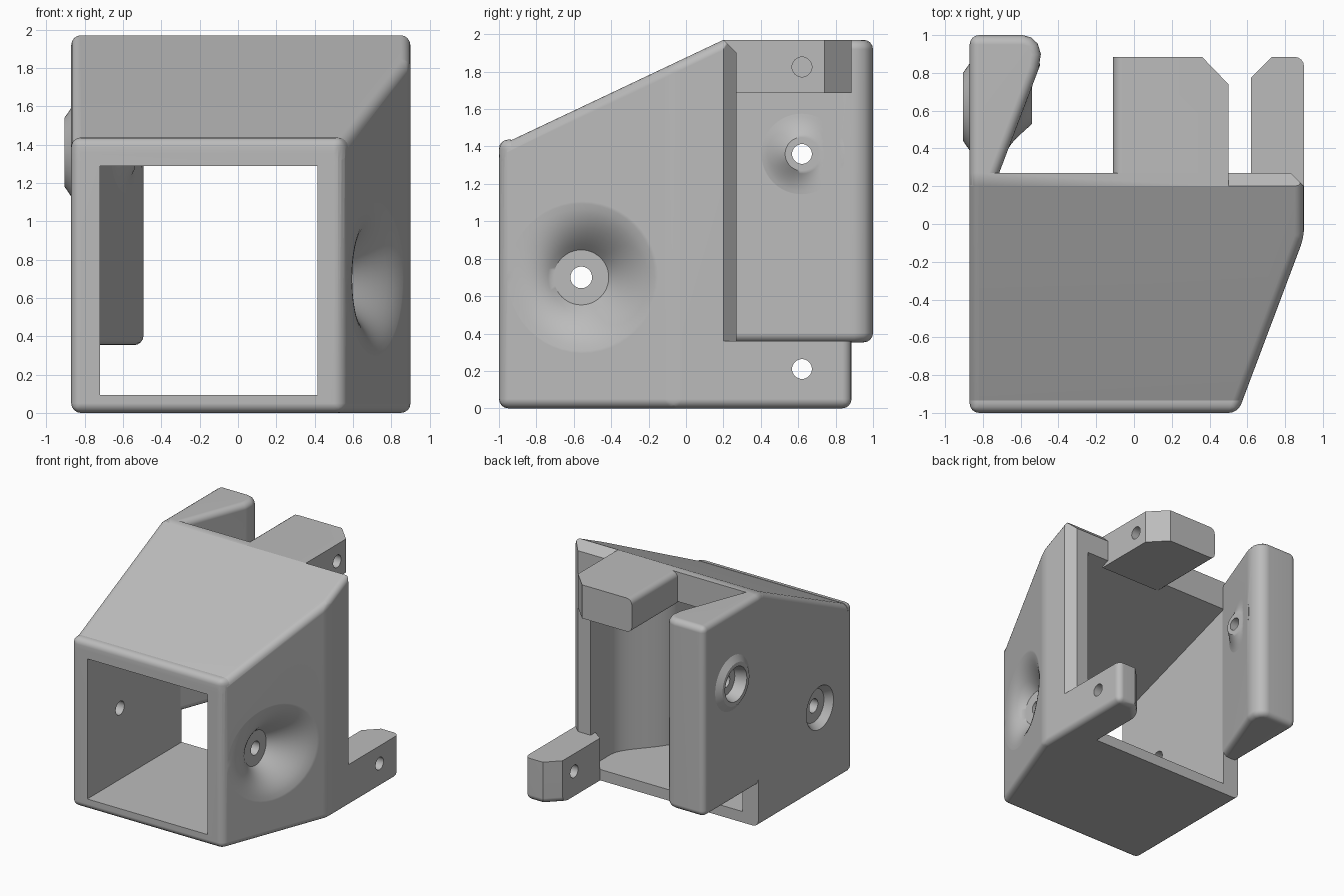
import bpy, bmesh, math
from mathutils import Matrix

old = bpy.data.objects.get("Cube")
if old:
    bpy.data.objects.remove(old)

grey = bpy.data.materials.new("light grey")
grey.use_nodes = True
grey.diffuse_color = (0.5, 0.5, 0.5, 1)
grey.node_tree.nodes["Principled BSDF"].inputs["Base Color"].default_value = (0.5, 0.5, 0.5, 1)

ROUND = 0.05       # edge rounding
BORE = 0.053       # screw hole radius


def make(name, bm):
    bmesh.ops.recalc_face_normals(bm, faces=bm.faces)
    if bm.calc_volume(signed=True) < 0:
        bmesh.ops.reverse_faces(bm, faces=bm.faces)
    me = bpy.data.meshes.new(name)
    bm.to_mesh(me)
    bm.free()
    me.materials.append(grey)
    ob = bpy.data.objects.new(name, me)
    bpy.context.collection.objects.link(ob)
    return ob


def prism(name, plan, z0, z1, roof=None, rounded=None):
    """Extrude a plan; trim under a roof (y, z, slope); round edges chosen by a rule."""
    bm = bmesh.new()
    low = [bm.verts.new((x, y, z0)) for x, y in plan]
    high = [bm.verts.new((x, y, z1)) for x, y in plan]
    bm.faces.new(low)
    bm.faces.new(high)
    for i in range(len(plan)):
        bm.faces.new((low[i - 1], low[i], high[i], high[i - 1]))
    bmesh.ops.recalc_face_normals(bm, faces=bm.faces)
    if roof:
        y, z, slope = roof
        bmesh.ops.bisect_plane(bm, geom=bm.verts[:] + bm.edges[:] + bm.faces[:], dist=1e-4,
                               plane_co=(0, y, z), plane_no=(0, -slope, 1), clear_outer=True)
        bmesh.ops.holes_fill(bm, edges=[e for e in bm.edges if e.is_boundary], sides=0)
        bmesh.ops.recalc_face_normals(bm, faces=bm.faces)
    if rounded:
        edges = [e for e in bm.edges if rounded(e.verts[0].co, e.verts[1].co)]
        bmesh.ops.bevel(bm, geom=edges, offset=ROUND, segments=4, profile=0.5, affect='EDGES')
    return make(name, bm)


def cone(y, z, x0, r0, x1, r1):
    """Round tapered plug lying along x."""
    bm = bmesh.new()
    m = Matrix.Translation(((x0 + x1) / 2, y, z)) @ Matrix.Rotation(math.pi / 2, 4, 'Y')
    bmesh.ops.create_cone(bm, cap_ends=True, segments=40, radius1=r0, radius2=r1,
                          depth=x1 - x0, matrix=m)
    return make("plug", bm)


def flare(y, z, seat, r0, r1, wall_x, slope, cap):
    """Plug from a flat round seat that eases out to a slanted wall, closed at x = cap."""
    bm = bmesh.new()
    n, steps = 48, 9
    side = math.copysign(1, cap - seat)
    rings = []
    for j in range(steps + 2):
        t = min(j / steps, 1)
        r = r0 + (r1 - r0) * t
        ring = []
        for i in range(n):
            c, s = math.cos(math.tau * i / n), math.sin(math.tau * i / n)
            wall = wall_x + r * c * slope
            x = wall - side * max(side * (wall - seat), 0) * (1 - t) ** 2
            if j == steps:
                x += side * 0.003
            if j > steps:
                x = cap
            ring.append(bm.verts.new((x, y + r * c, z + r * s)))
        rings.append(ring)
    for a, b in zip(rings, rings[1:]):
        for i in range(n):
            bm.faces.new((a[i - 1], a[i], b[i], b[i - 1]))
    bm.faces.new(rings[0])
    bm.faces.new(rings[-1])
    return make("flare", bm)


def combine(ob, tool, op='DIFFERENCE'):
    mod = ob.modifiers.new("combine", 'BOOLEAN')
    mod.object, mod.operation, mod.solver = tool, op, 'EXACT'
    dg = bpy.context.evaluated_depsgraph_get()
    me = bpy.data.meshes.new_from_object(ob.evaluated_get(dg))
    ob.modifiers.clear()
    ob.data = me
    bpy.data.objects.remove(tool)


# Housing shell: slanted side, sloped roof, open at the back
def shell_edges(a, b):
    back = min(a.y, b.y) > 0.26
    roof_break = abs(a.y - 0.2) < 0.01 and abs(b.y - 0.2) < 0.01
    left_side = max(a.x, b.x) < -0.86
    return not back and not roof_break and (min(a.y, b.y) < 0.19 or left_side)


housing = prism("housing", [(-0.87, -1), (0.55, -1), (0.9, -0.07), (0.9, 0.2), (0.83, 0.27), (-0.87, 0.27)],
                0, 1.97, roof=(0.2, 1.97, 0.473), rounded=shell_edges)

# Raised lip above the front opening
lip = prism("lip", [(-0.87, -1), (0.55, -1), (0.574, -0.935), (-0.87, -0.935)], 1.31, 1.437,
            rounded=lambda a, b: min(a.y, b.y) < -0.99 and max(a.z, b.z) > 1.4)
combine(housing, lip, 'UNION')

# Through cavity with an S-curved inner wall
bend = [(0.415 + 0.295 * (3 * t * t - 2 * t ** 3), -0.5 + 0.5 * t) for t in [i / 10 for i in range(11)]]
combine(housing, prism("cavity", [(-0.72, -1.2), (0.415, -1.2)] + bend + [(0.71, 0.5), (-0.72, 0.5)],
                       0.093, 1.9, roof=(-1, 1.287, 0.34)))

# Chamfer on the right part of the roof's back edge
bm = bmesh.new()
bmesh.ops.create_cube(bm, size=1, matrix=Matrix.Translation((0.8, 0.306, 2.006))
                      @ Matrix.Rotation(math.radians(-45), 4, 'X') @ Matrix.Diagonal((0.6, 0.4, 0.2, 1)))
combine(housing, make("chamfer", bm))

# Screw seats and bore across the housing
combine(housing, flare(-0.56, 0.70, 0.555, 0.147, 0.425, 0.7156, 0.376, 1.3))
combine(housing, cone(-0.56, 0.70, -0.88, 0.19, -0.81, 0.14))
combine(housing, cone(-0.56, 0.70, -1.2, 0.058, 1.2, 0.058))

# Side wing with a screw boss on both faces
wing = prism("side_wing", [(-0.87, 0.2), (-0.74, 0.2), (-0.71, 0.28), (-0.505, 0.82), (-0.493, 0.9),
                           (-0.51, 0.955), (-0.545, 0.988), (-0.59, 1), (-0.87, 1)], 0.353, 1.97,
             rounded=lambda a, b: max(a.y, b.y) > 0.25 and (abs(a.z - b.z) < 0.1 or (a.x < -0.86 and a.y > 0.9)))
combine(wing, cone(0.62, 1.36, -0.905, 0.18, -0.85, 0.26), 'UNION')
combine(wing, flare(0.62, 1.36, -0.54, 0.09, 0.23, -0.581, 0.38, -0.8), 'UNION')
combine(wing, cone(0.62, 1.36, -0.92, 0.15, -0.81, 0.12))
combine(wing, cone(0.62, 1.36, -1.2, BORE, 0, BORE))

# Upper arm, one corner cut off, blind screw hole
upper_arm = prism("upper_arm", [(-0.11, 0.2), (0.5, 0.2), (0.5, 0.74), (0.36, 0.885), (-0.11, 0.885)], 1.685, 1.97,
                  rounded=lambda a, b: max(a.x, b.x) < -0.1 and abs(a.z - b.z) < 0.01)
combine(upper_arm, cone(0.62, 1.825, 0.15, BORE, 1.2, BORE))

# Lower arm, inner corner cut off
lower_arm = prism("lower_arm", [(0.62, 0.27), (0.72, 0.2), (0.9, 0.2), (0.9, 0.885), (0.73, 0.885), (0.62, 0.775)],
                  0, 0.36,
                  rounded=lambda a, b: (max(a.z, b.z) < 0.01 and max(a.y, b.y) > 0.21 and max(a.x, b.x) > 0.73)
                  or (min(a.x, b.x) > 0.89 and min(a.y, b.y) > 0.8))
combine(lower_arm, cone(0.62, 0.21, 0.3, BORE, 1.2, BORE))

# Smooth the rounded surfaces, keep flats flat and hard edges crisp
for ob in (housing, wing, upper_arm, lower_arm):
    bpy.ops.object.select_all(action='DESELECT')
    ob.select_set(True)
    bpy.context.view_layer.objects.active = ob
    bpy.ops.object.shade_smooth_by_angle(angle=math.radians(33))
    ob.modifiers.new("flat_faces", 'WEIGHTED_NORMAL').keep_sharp = True
